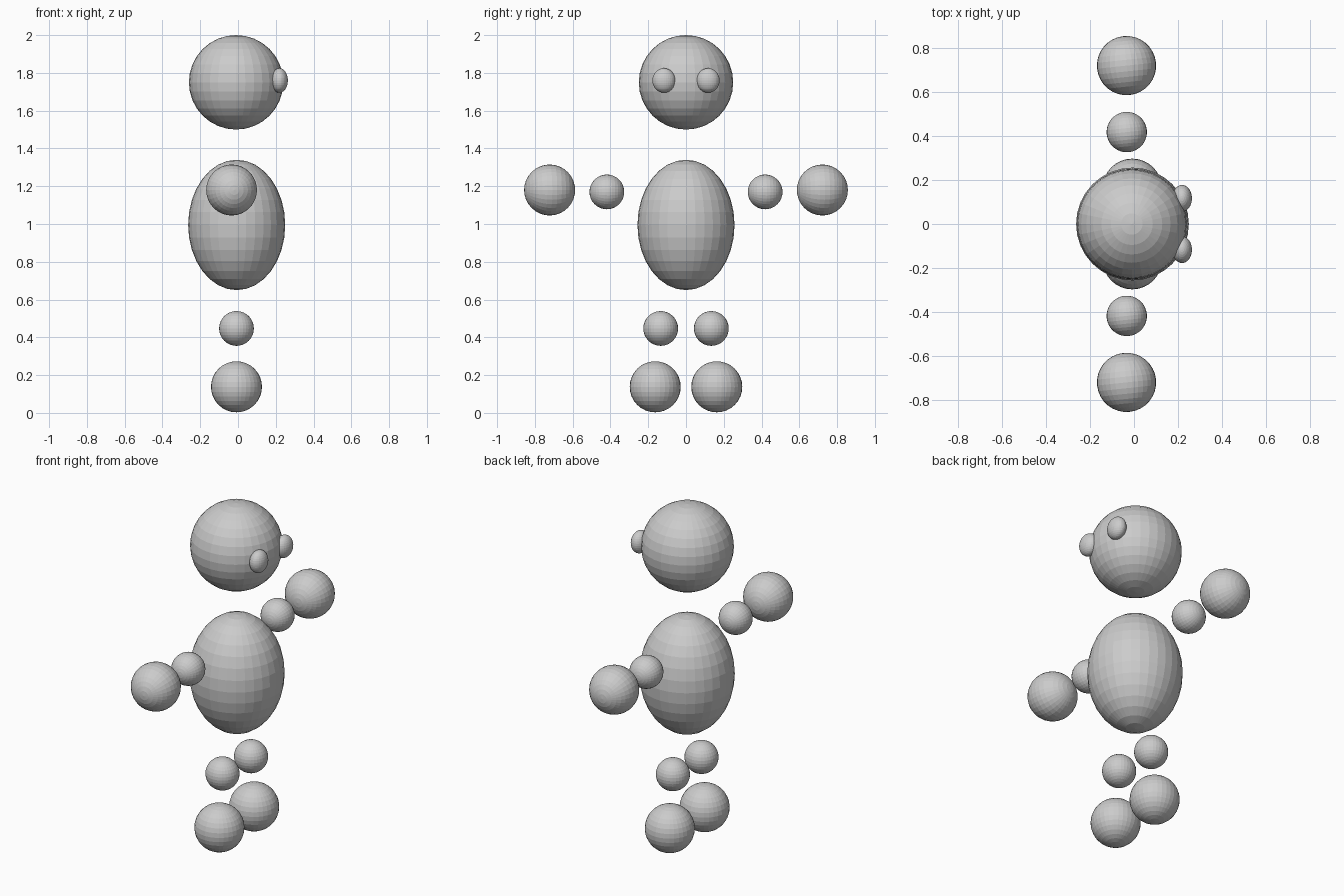
import bpy
from math import radians

if "Cube" in bpy.data.objects:
    bpy.data.objects.remove(bpy.data.objects["Cube"])


def ball(name, loc, size, rot=(0, 0, 0)):
    """Flat-shaded sphere with given centre and radii."""
    bpy.ops.mesh.primitive_uv_sphere_add(segments=32, ring_count=16, radius=1,
                                         location=loc, rotation=rot)
    ob = bpy.context.object
    ob.name = name
    ob.scale = size
    return ob


# Head and egg-shaped body
ball("head", (-0.01, 0, 1.75), (0.25, 0.25, 0.25))
ball("body", (-0.007, 0, 0.995), (0.257, 0.257, 0.345))

# Paired parts on both sides
for tag, s in (("left", 1), ("right", -1)):
    # Eyes, on the +x side of the head
    ball(tag + "_eye", (0.219, s * 0.117, 1.76), (0.045, 0.061, 0.065))
    # Arms, poles pointing sideways
    tilt = (radians(-90 * s), 0, radians(6))
    ball(tag + "_upper_arm", (-0.033, s * 0.419, 1.17), (0.092,) * 3, tilt)
    ball(tag + "_hand", (-0.034, s * 0.722, 1.18), (0.135,) * 3, tilt)
    # Legs and feet
    ball(tag + "_leg", (-0.008, s * 0.134, 0.447), (0.092,) * 3)
    ball(tag + "_foot", (-0.008, s * 0.163, 0.138), (0.135,) * 3)
